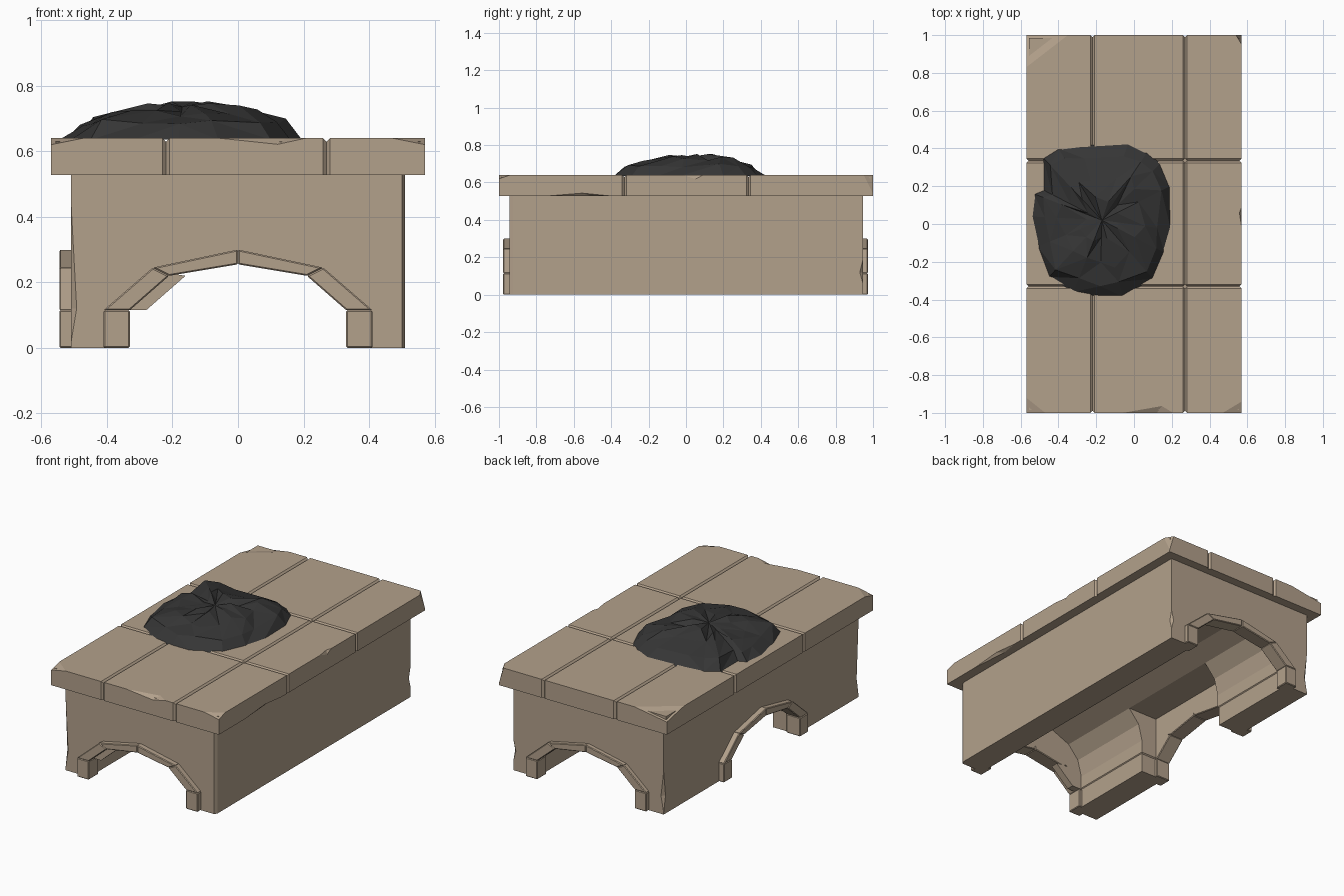
import bpy, bmesh, math, random
from mathutils import Vector

if "Cube" in bpy.data.objects:
    bpy.data.objects.remove(bpy.data.objects["Cube"])

random.seed(11)


def material(name, col):
    m = bpy.data.materials.new(name)
    m.diffuse_color = (*col, 1)
    m.use_nodes = True
    m.node_tree.nodes["Principled BSDF"].inputs["Base Color"].default_value = m.diffuse_color
    return m


STONE = material("sandy stone", (0.45, 0.355, 0.26))
COAL = material("charcoal", (0.036, 0.036, 0.036))


def to_object(bm, name, mat):
    bmesh.ops.recalc_face_normals(bm, faces=bm.faces[:])
    me = bpy.data.meshes.new(name)
    bm.to_mesh(me)
    bm.free()
    me.materials.append(mat)
    ob = bpy.data.objects.new(name, me)
    bpy.context.collection.objects.link(ob)
    return ob


def hull(pts):
    bm = bmesh.new()
    for p in pts:
        bm.verts.new(p)
    bmesh.ops.convex_hull(bm, input=bm.verts[:])
    return bm


def box(x0, x1, y0, y1, z0, z1):
    bm = bmesh.new()
    bmesh.ops.create_cube(bm, size=1)
    for v in bm.verts:
        v.co = ((x0 + x1) / 2 + v.co.x * (x1 - x0),
                (y0 + y1) / 2 + v.co.y * (y1 - y0),
                (z0 + z1) / 2 + v.co.z * (z1 - z0))
    return bm


def prism(profile, place, d0, d1):
    """Extrude a 2D (across, height) profile between depths d0 and d1."""
    bm = bmesh.new()
    a = [bm.verts.new(place(u, d0, z)) for u, z in profile]
    b = [bm.verts.new(place(u, d1, z)) for u, z in profile]
    n = len(profile)
    bm.faces.new(a)
    bm.faces.new(b[::-1])
    for i in range(n):
        bm.faces.new((a[i], b[i], b[(i + 1) % n], a[(i + 1) % n]))
    return bm


def slice_corner(bm, p, q, r, inside):
    """Cut away the part beyond the plane through p, q, r."""
    p, q, r = Vector(p), Vector(q), Vector(r)
    n = (q - p).cross(r - p).normalized()
    if n.dot(Vector(inside) - p) > 0:
        n = -n
    res = bmesh.ops.bisect_plane(bm, geom=bm.verts[:] + bm.edges[:] + bm.faces[:],
                                 plane_co=p, plane_no=n, clear_outer=True)
    cut = [e for e in res["geom_cut"] if isinstance(e, bmesh.types.BMEdge)]
    bmesh.ops.holes_fill(bm, edges=cut, sides=0)


def carve(ob, cutter_bm):
    cutter = to_object(cutter_bm, "cutter", STONE)
    cutter.hide_render = True
    mod = ob.modifiers.new("carve", 'BOOLEAN')
    mod.operation = 'DIFFERENCE'
    mod.solver = 'EXACT'
    mod.object = cutter
    bpy.context.view_layer.objects.active = ob
    bpy.ops.object.modifier_apply(modifier=mod.name)
    bpy.data.objects.remove(cutter, do_unlink=True)


# Placement of the three arches: (across, depth outward from centre, height)
front = lambda u, d, z: (u, -d, z)
back = lambda u, d, z: (-u, d, z)
left = lambda u, d, z: (-d, -u, z)

# Body: solid block with arched openings leading into a taller hollow
bm = box(-0.51, 0.51, -0.945, 0.945, 0, 0.535)
slice_corner(bm, (0.50, -0.945, 0), (0.50, -0.945, 0.5), (0.51, -0.925, 0), (0, 0, 0.3))
body = to_object(bm, "body", STONE)


def mirrored(half):
    return half + [(-u, z) for u, z in reversed(half) if u > 0]


vault = mirrored([(0.35, -0.1), (0.35, 0.118), (0.235, 0.232), (0, 0.275)])
hollow = mirrored([(0.345, -0.12), (0.345, 0.2), (0.32, 0.3), (0.25, 0.38), (0.13, 0.43)])
side_bay = mirrored([(0.34, -0.14), (0.34, 0.38)])
carve(body, prism(vault, front, -1.2, 1.2))
carve(body, prism([(u * 0.99, z * 0.985) for u, z in vault], left, -0.02, 0.8))
carve(body, prism(hollow, front, -0.885, 0.885))
carve(body, prism(side_bay, left, 0.0, 0.45))

# Chipped vertical corners of the body
for sx, sy, lo, mid, hi, s in ((-1, -1, -0.01, 0.12, 0.53, 0.022),
                               (1, 1, 0.05, 0.12, 0.20, 0.02),
                               (-1, 1, -0.01, 0.11, 0.30, 0.022)):
    x, y = sx * 0.512, sy * 0.947
    carve(body, hull([(x, y, lo), (x, y, hi), (x - sx * s, y, mid), (x, y - sy * s, mid)]))

# Arch trim: six bevelled stones around each opening
outer = [(0.41, 0), (0.41, 0.115), (0.26, 0.245), (0, 0.30)]
inner = [(0.33, 0), (0.33, 0.115), (0.21, 0.22), (0, 0.255)]
for label, place, d0, d1 in (("front", front, 0.885, 0.978), ("back", back, 0.885, 0.972),
                             ("left", left, 0.45, 0.545)):
    for side in (1, -1):
        for i in range(3):
            prof = [outer[i], outer[i + 1], inner[i + 1], inner[i]]
            bm = prism([(side * u, z) for u, z in prof], place, d0, d1)
            bmesh.ops.recalc_face_normals(bm, faces=bm.faces[:])
            bmesh.ops.bevel(bm, geom=bm.edges[:], offset=0.004, segments=1,
                            affect='EDGES', profile=0.5)
            to_object(bm, f"{label}_arch_stone", STONE)
# Worn lining behind the left flank of the front arch
to_object(prism([(-0.34, 0.115), (-0.28, 0.115), (-0.16, 0.22), (-0.22, 0.23)],
                front, 0.885, 0.93), "front_arch_lining", STONE)

# Table top: nine slabs over a core, chamfered where they meet
xs, ys = (-0.57, -0.22, 0.27, 0.57), (-1, -0.33, 0.335, 1)
Z0, Z1 = 0.527, 0.64
to_object(box(-0.556, 0.556, -0.986, 0.986, 0.53, 0.63), "top_core", STONE)
corner_chips = {
    (0, 0): ((-0.57, -1, 0.62), (-0.47, -1, Z1), (-0.57, -0.92, Z1)),
    (2, 0): ((0.57, -1, 0.62), (0.47, -1, Z1), (0.57, -0.94, Z1)),
    (0, 2): ((-0.57, 1, 0.605), (-0.35, 1, Z1), (-0.57, 0.83, Z1)),
    (2, 2): ((0.57, 1, 0.54), (0.54, 1, Z1), (0.57, 0.95, Z1)),
}
edge_chips = {
    (1, 0): [(-0.09, -1.002, 0.642), (0.22, -1.002, 0.642), (0.12, -1.002, 0.62), (0.15, -0.96, 0.642)],
    (2, 1): [(0.572, -0.04, 0.642), (0.572, 0.1, 0.642), (0.572, 0.05, 0.615), (0.557, 0.06, 0.642)],
    (2, 0): [(0.572, -0.8, 0.525), (0.572, -0.36, 0.525), (0.572, -0.56, 0.545), (0.55, -0.5, 0.525)],
}
for i in range(3):
    for j in range(3):
        bm = box(xs[i], xs[i + 1], ys[j], ys[j + 1], Z0, Z1)

        def on_joint(v):
            return {k for k, hit in (("x0", i > 0 and abs(v.co.x - xs[i]) < 1e-4),
                                     ("x1", i < 2 and abs(v.co.x - xs[i + 1]) < 1e-4),
                                     ("y0", j > 0 and abs(v.co.y - ys[j]) < 1e-4),
                                     ("y1", j < 2 and abs(v.co.y - ys[j + 1]) < 1e-4)) if hit}
        edges = [e for e in bm.edges
                 if on_joint(e.verts[0]) & on_joint(e.verts[1])
                 and max(v.co.z for v in e.verts) > Z1 - 1e-4]
        if edges:
            bmesh.ops.bevel(bm, geom=edges, offset=0.011, segments=1,
                            affect='EDGES', profile=0.5)
        if (i, j) in corner_chips:
            mid = ((xs[i] + xs[i + 1]) / 2, (ys[j] + ys[j + 1]) / 2, 0.56)
            slice_corner(bm, *corner_chips[i, j], mid)
        slab = to_object(bm, "top_slab", STONE)
        if (i, j) in edge_chips:
            carve(slab, hull(edge_chips[i, j]))

# Coal heap: shrinking jagged rings over a traced outline
outline = [(-0.48, 0.35), (-0.40, 0.40), (-0.28, 0.415), (-0.03, 0.43), (0.07, 0.38),
           (0.14, 0.32), (0.19, 0.20), (0.195, -0.03), (0.16, -0.15), (0.10, -0.29),
           (-0.06, -0.385), (-0.18, -0.385), (-0.32, -0.36), (-0.45, -0.28),
           (-0.51, -0.12), (-0.545, 0.04), (-0.53, 0.16), (-0.48, 0.18)]
cx, cy = -0.17, 0.02
bm = bmesh.new()
rings = []
for scale, z, jr, jz in ((1, 0.635, 0, 0), (0.84, 0.69, 0.04, 0.014),
                         (0.58, 0.722, 0.07, 0.018), (0.28, 0.732, 0.07, 0.022)):
    ring = []
    for x, y in outline:
        s = scale + random.uniform(-jr, jr)
        px, py = cx + (x - cx) * s, cy + (y - cy) * s
        low = 0.015 if px < -0.36 and scale < 0.8 else 0
        ring.append(bm.verts.new((px, py, z - low + random.uniform(-jz, jz))))
    rings.append(ring)
n = len(outline)
for a, b in zip(rings, rings[1:]):
    for k in range(n):
        m = (k + 1) % n
        if random.random() < 0.5:
            bm.faces.new((a[k], a[m], b[m]))
            bm.faces.new((a[k], b[m], b[k]))
        else:
            bm.faces.new((a[k], a[m], b[k]))
            bm.faces.new((a[m], b[m], b[k]))
peak = bm.verts.new((cx, cy, 0.735))
for k in range(n):
    bm.faces.new((rings[-1][k], rings[-1][(k + 1) % n], peak))
bm.faces.new(rings[0])
to_object(bm, "coal_heap", COAL)
